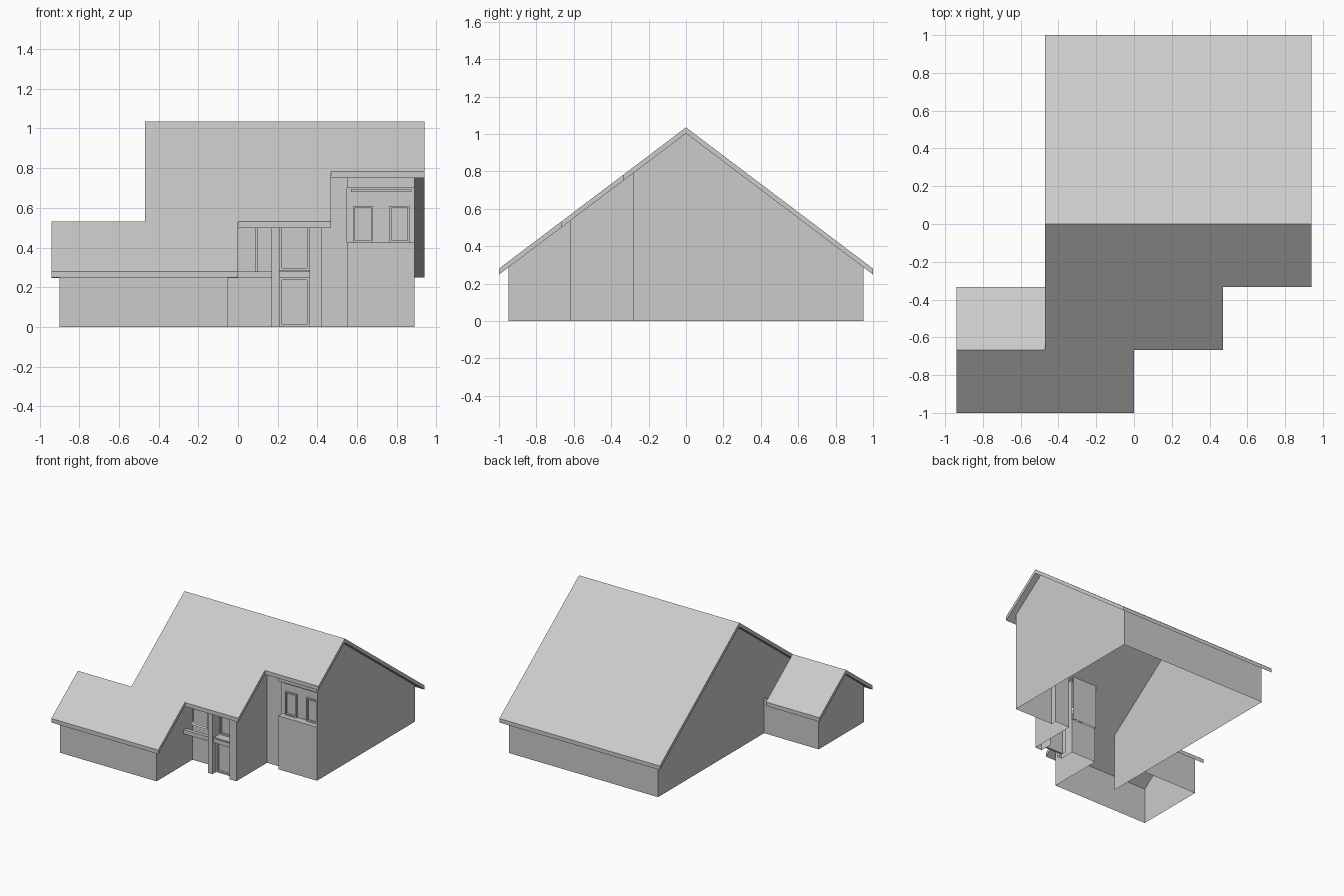
import bpy, bmesh

if "Cube" in bpy.data.objects:
    bpy.data.objects.remove(bpy.data.objects["Cube"])

PITCH = 0.755
RIDGE = 1.003      # underside of the main ridge
THICK = 0.032      # vertical roof thickness


def finish(name, bm):
    mesh = bpy.data.meshes.new(name)
    bm.to_mesh(mesh)
    bm.free()
    ob = bpy.data.objects.new(name, mesh)
    bpy.context.collection.objects.link(ob)
    return ob


def under(y):
    return RIDGE - PITCH * abs(y)


def wing_under(y):
    return min(under(y), under(-0.667) - PITCH * (y + 0.667))


def wall(name, path, top, base=0.0):
    """Upright sheet along a plan path; top is a height or a function of y."""
    bm = bmesh.new()
    height = top if callable(top) else (lambda y: top)
    low = [bm.verts.new((x, y, base)) for x, y in path]
    high = [bm.verts.new((x, y, height(y))) for x, y in path]
    for i in range(len(path) - 1):
        bm.faces.new((low[i], low[i + 1], high[i + 1], high[i]))
    return finish(name, bm)


def box(name, x0, x1, y0, y1, z0, z1):
    bm = bmesh.new()
    bmesh.ops.create_cube(bm, size=1)
    for v in bm.verts:
        v.co = ((x0 + x1) / 2 + v.co.x * (x1 - x0),
                (y0 + y1) / 2 + v.co.y * (y1 - y0),
                (z0 + z1) / 2 + v.co.z * (z1 - z0))
    return finish(name, bm)


def frame(name, x0, x1, y0, y1, z0, z1, t):
    box(name + "_left", x0, x0 + t, y0, y1, z0, z1)
    box(name + "_right", x1 - t, x1, y0, y1, z0, z1)
    box(name + "_bottom", x0 + t, x1 - t, y0, y1, z0, z0 + t)
    box(name + "_top", x0 + t, x1 - t, y0, y1, z1 - t, z1)


# Stepped roof: slope strips joined, then thickened upward
bm = bmesh.new()
strips = [((-0.47, 0, 0.47, 0.94), 0, 1, under),
          ((-0.47, 0, 0.47, 0.94), -0.333, 0, under),
          ((-0.47, 0, 0.47), -0.667, -0.333, under),
          ((-0.94, -0.47, 0), -1, -0.667, under),
          ((-0.94, -0.47), -0.667, -0.333, wing_under)]
for xs, y0, y1, h in strips:
    for a, b in zip(xs, xs[1:]):
        bm.faces.new([bm.verts.new((x, y, h(y))) for x, y in
                      ((a, y0), (b, y0), (b, y1), (a, y1))])
bmesh.ops.remove_doubles(bm, verts=bm.verts[:], dist=0.001)
ext = bmesh.ops.extrude_face_region(bm, geom=bm.faces[:])
for v in ext["geom"]:
    if isinstance(v, bmesh.types.BMVert):
        v.co.z += THICK
bmesh.ops.recalc_face_normals(bm, faces=bm.faces[:])
bmesh.ops.dissolve_limit(bm, angle_limit=0.01, verts=bm.verts[:], edges=bm.edges[:])
finish("roof", bm)

# Main gable walls and back wall
wall("main_walls", [(0.89, -0.28), (0.89, 0), (0.89, 0.95), (-0.42, 0.95),
                    (-0.42, 0), (-0.42, -0.72)], under)
# Low left wing
wall("wing_walls", [(-0.42, -0.38), (-0.9, -0.38), (-0.9, -0.667), (-0.9, -0.95),
                    (-0.05, -0.95), (-0.05, -0.667), (-0.05, -0.5)], wing_under)
wall("wing_inner_gable", [(-0.05, -0.667), (-0.05, -0.5)], under)

# Recessed porch: low wall, high window and beam
wall("porch_wall", [(-0.05, -0.5), (0.17, -0.5)], 0.28)
wall("porch_window_glass", [(-0.05, -0.49), (0.17, -0.49)], under, 0.28)
box("porch_window_bar", 0.085, 0.1, -0.51, -0.49, 0.28, 0.6)
box("porch_beam", -0.05, 0.36, -0.61, -0.58, 0.247, 0.28)

# Middle bay: post, door, window and pier
wall("bay_post", [(0.17, -0.5), (0.17, -0.62), (0.21, -0.62), (0.21, -0.52)], under)
wall("door_panel", [(0.21, -0.56), (0.36, -0.56)], 0.25)
frame("door_frame", 0.21, 0.36, -0.575, -0.56, 0, 0.25, 0.013)
box("bay_sill", 0.21, 0.36, -0.6, -0.52, 0.27, 0.285)
wall("bay_window_glass", [(0.21, -0.52), (0.36, -0.52)], under, 0.28)
frame("bay_window_frame", 0.21, 0.36, -0.535, -0.52, 0.285, 0.59, 0.012)
wall("bay_pier", [(0.36, -0.52), (0.36, -0.62), (0.42, -0.62), (0.42, -0.235),
                  (0.55, -0.235)], under)

# Right bay: lower panel with a wide recessed window above
wall("right_panel", [(0.55, -0.235), (0.55, -0.28), (0.89, -0.28)], 0.4)
wall("right_window_glass", [(0.55, -0.225), (0.89, -0.225)], under, 0.4)
box("right_window_sill", 0.55, 0.89, -0.28, -0.225, 0.4, 0.425)
box("right_window_head", 0.57, 0.875, -0.25, -0.225, 0.68, 0.695)
for i, (a, b) in enumerate(((0.58, 0.68), (0.765, 0.865))):
    frame("right_window_sash_%d" % (i + 1), a, b, -0.24, -0.225, 0.425, 0.61, 0.01)
wall("right_lintel", [(0.55, -0.28), (0.89, -0.28)], under, 0.7)
